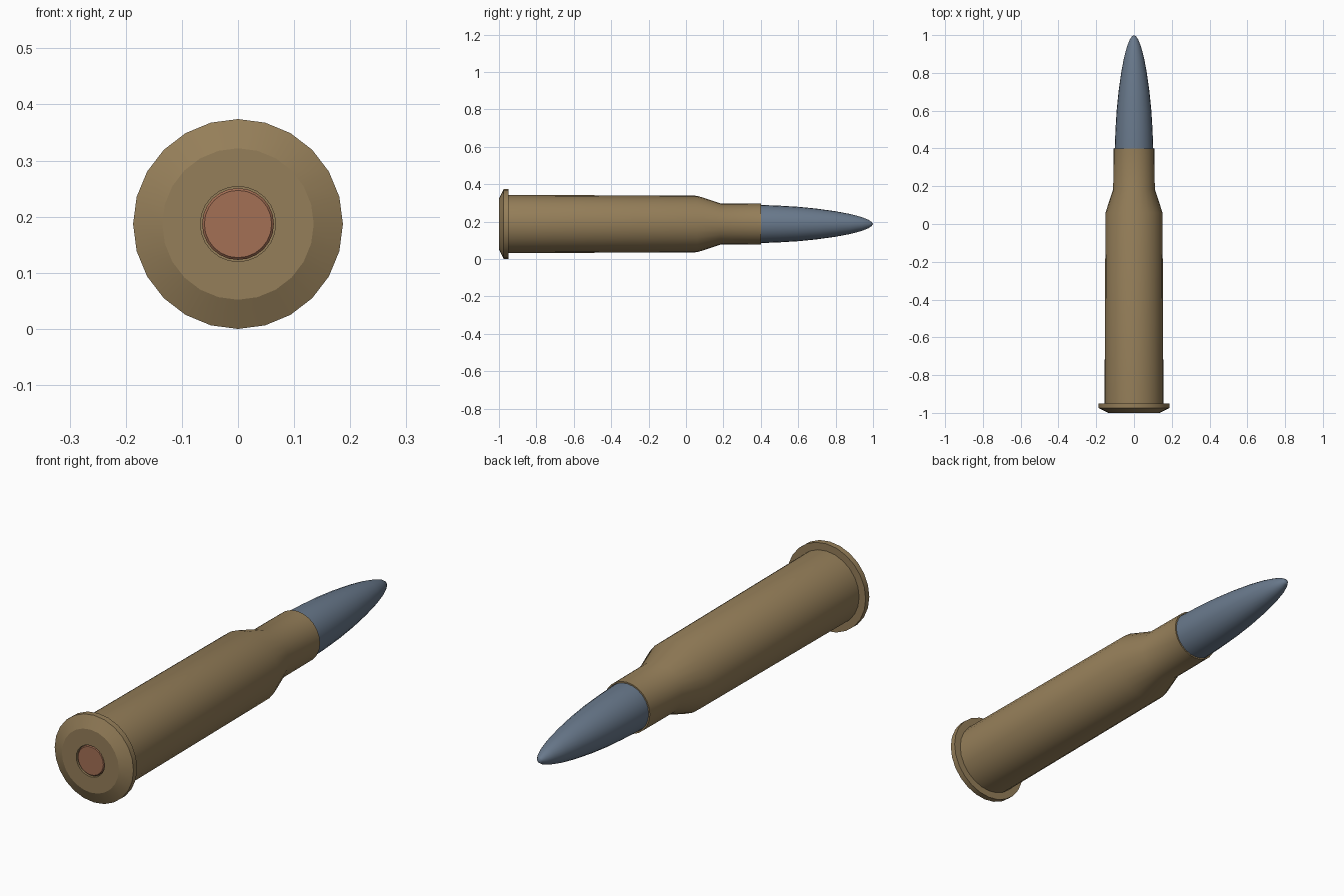
import bpy, bmesh, math

if "Cube" in bpy.data.objects:
    bpy.data.objects.remove(bpy.data.objects["Cube"])

SIDES = 24
AXIS_Z = 0.187


def material(name, rgb):
    m = bpy.data.materials.new(name)
    m.diffuse_color = (*rgb, 1)
    m.use_nodes = True
    m.node_tree.nodes["Principled BSDF"].inputs["Base Color"].default_value = m.diffuse_color
    return m


def lathe(name, profile, mat):
    """Revolve (y, radius) points around the long axis; radius 0 becomes a pole."""
    bm = bmesh.new()
    rings = []
    for y, r in profile:
        if r == 0:
            rings.append([bm.verts.new((0, y, AXIS_Z))])
        else:
            rings.append([bm.verts.new((r * math.sin(a), y, AXIS_Z + r * math.cos(a)))
                          for a in (2 * math.pi * i / SIDES for i in range(SIDES))])
    for a, b in zip(rings, rings[1:]):
        for i in range(SIDES):
            j = (i + 1) % SIDES
            quad = [a[i % len(a)], a[j % len(a)], b[j % len(b)], b[i % len(b)]]
            bm.faces.new(list(dict.fromkeys(quad)))
    bmesh.ops.recalc_face_normals(bm, faces=bm.faces)
    mesh = bpy.data.meshes.new(name)
    bm.to_mesh(mesh)
    bm.free()
    mesh.materials.append(mat)
    obj = bpy.data.objects.new(name, mesh)
    bpy.context.collection.objects.link(obj)
    bpy.ops.object.select_all(action='DESELECT')
    obj.select_set(True)
    bpy.context.view_layer.objects.active = obj
    bpy.ops.object.shade_smooth_by_angle(angle=math.radians(20))
    return obj


brass = material("brass", (0.30, 0.21, 0.10))
steel = material("blue_steel", (0.14, 0.19, 0.26))
copper = material("copper", (0.37, 0.16, 0.09))

# Case: primer pocket, rim, tapered body, shoulder, neck and mouth
lathe("case", [
    (-0.98, 0), (-0.98, 0.067), (-1.0, 0.067), (-1.0, 0.135),
    (-0.975, 0.187), (-0.95, 0.187), (-0.95, 0.156),
    (0.06, 0.151), (0.185, 0.110), (0.40, 0.109),
    (0.40, 0.103), (0.37, 0.101), (0.37, 0),
], brass)

# Primer: slightly domed-edge disc in the pocket
lathe("primer", [
    (-0.978, 0), (-0.978, 0.064), (-0.994, 0.064), (-0.998, 0.060), (-0.998, 0),
], copper)

# Bullet: rounded ogive seated in the neck
lathe("bullet", [
    (0.375, 0), (0.375, 0.102), (0.40, 0.102), (0.50, 0.098), (0.60, 0.092),
    (0.70, 0.082), (0.80, 0.068), (0.88, 0.053), (0.94, 0.037),
    (0.975, 0.023), (0.993, 0.011), (1.0, 0),
], steel)
